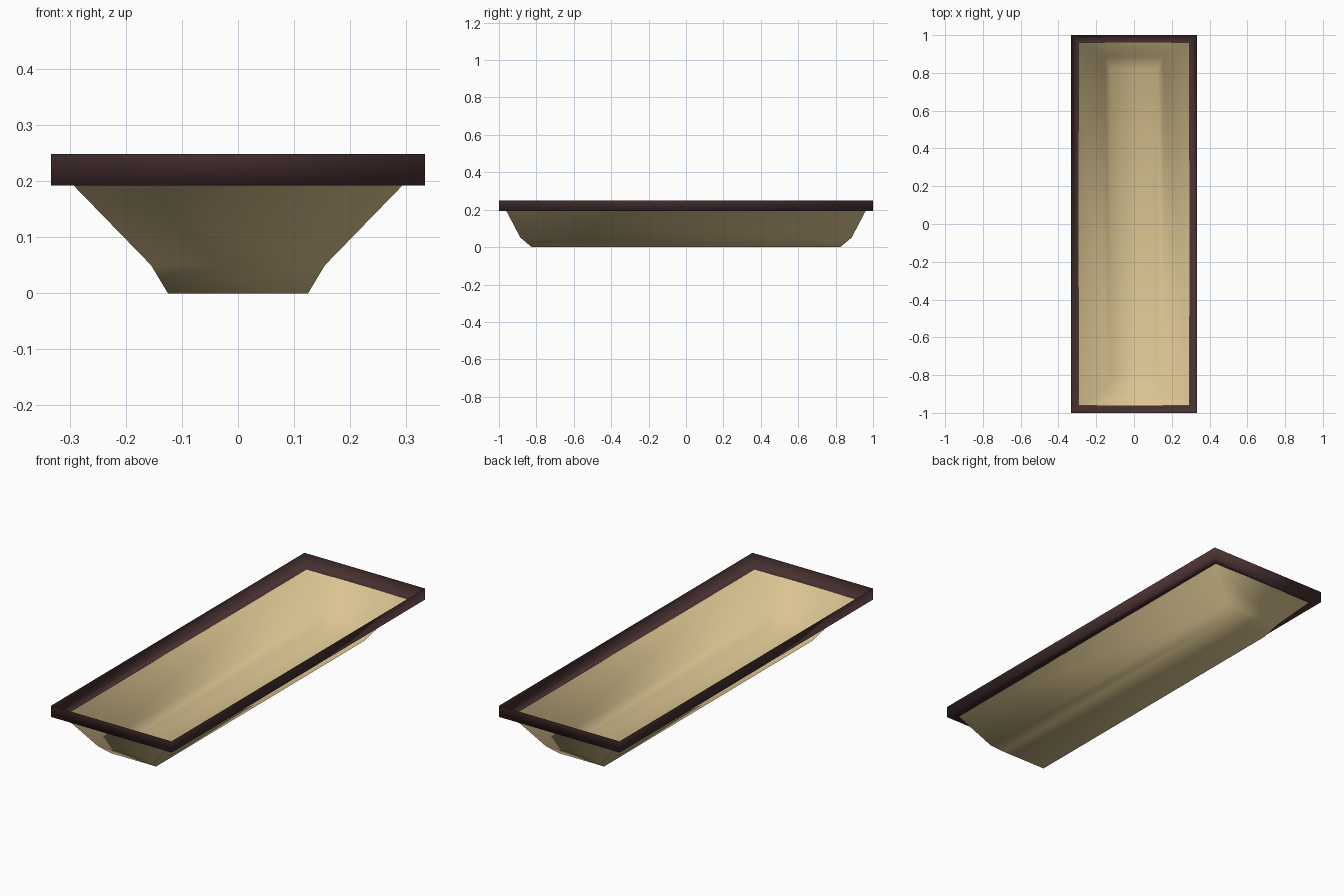
import bpy
import bmesh

if "Cube" in bpy.data.objects:
    bpy.data.objects.remove(bpy.data.objects["Cube"])


def material(name, color):
    m = bpy.data.materials.new(name)
    m.diffuse_color = (*color, 1.0)
    m.use_nodes = True
    m.node_tree.nodes["Principled BSDF"].inputs["Base Color"].default_value = m.diffuse_color
    return m


def rect_loft(name, rings, mat, cap_last=False):
    """Skin a surface through rectangular rings given as (half_x, half_y, z)."""
    bm = bmesh.new()
    loops = [[bm.verts.new((sx * hx, sy * hy, z))
              for sx, sy in ((-1, -1), (1, -1), (1, 1), (-1, 1))]
             for hx, hy, z in rings]
    for a, b in zip(loops, loops[1:]):
        for i in range(4):
            j = (i + 1) % 4
            bm.faces.new((a[i], b[i], b[j], a[j]))
    if cap_last:
        bm.faces.new(loops[-1][::-1])
    for f in bm.faces:
        f.smooth = True
    me = bpy.data.meshes.new(name)
    bm.to_mesh(me)
    bm.free()
    me.materials.append(mat)
    ob = bpy.data.objects.new(name, me)
    bpy.context.collection.objects.link(ob)
    return ob


tan = material("tan", (0.70, 0.55, 0.28))
dark_brown = material("dark brown", (0.065, 0.030, 0.031))

# Open basin: sloping walls, chamfered foot, flat floor
rect_loft("basin", [(0.293, 0.96, 0.192), (0.155, 0.885, 0.05),
                    (0.125, 0.825, 0.0)], tan, cap_last=True)

# Rim: upright outer band with an inward ledge at its foot
rect_loft("rim", [(0.333, 1.0, 0.248), (0.333, 1.0, 0.192),
                  (0.293, 0.96, 0.192)], dark_brown)
